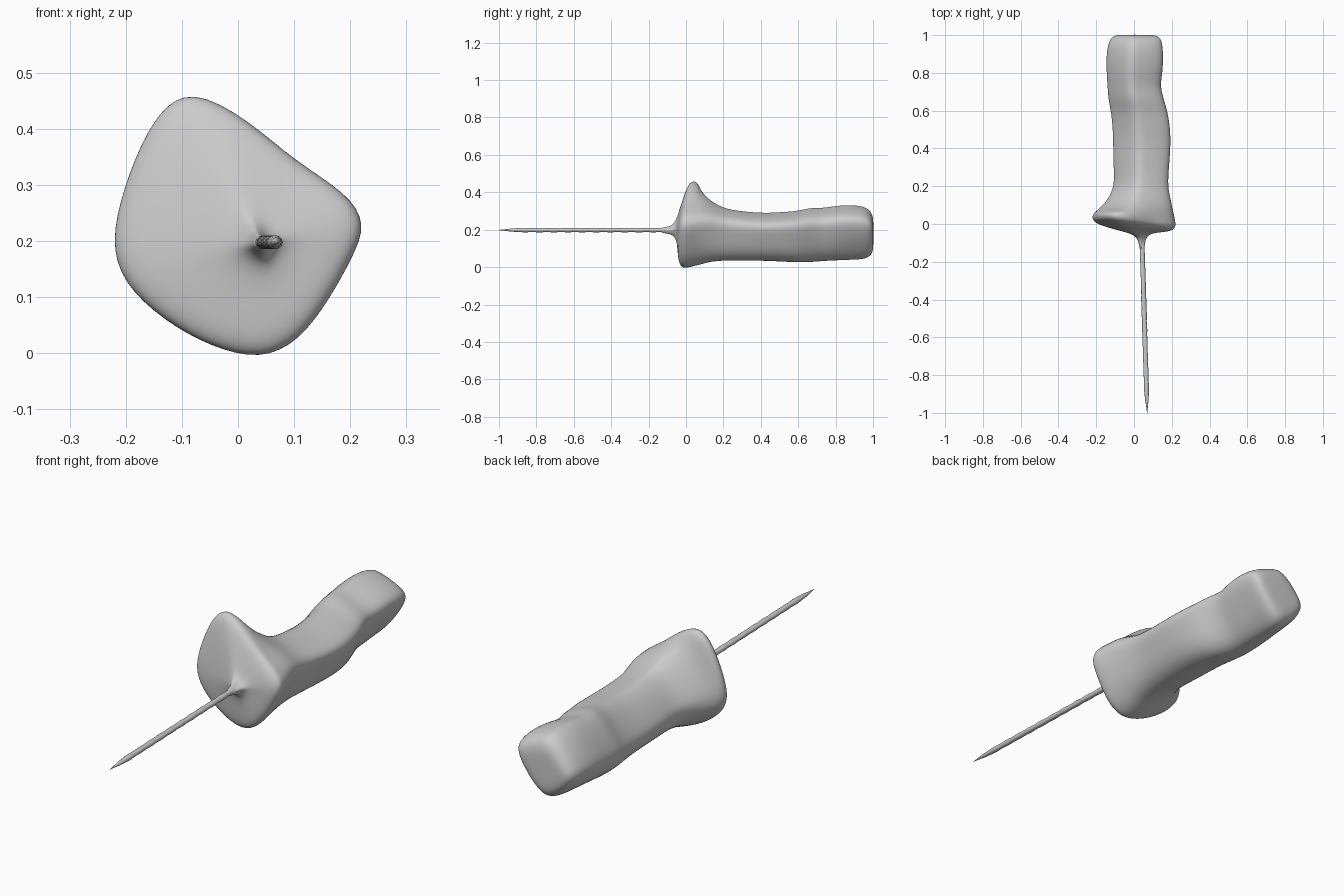
import bpy, bmesh, math
from mathutils import Vector

cube = bpy.data.objects.get("Cube")
if cube:
    bpy.data.objects.remove(cube, do_unlink=True)

grey = bpy.data.materials.new("clay grey")
grey.use_nodes = True
grey.diffuse_color = (0.6, 0.6, 0.6, 1)
grey.node_tree.nodes["Principled BSDF"].inputs["Base Color"].default_value = (0.6, 0.6, 0.6, 1)


def loft(name, rings, levels):
    """Skin a row of closed rings, cap both ends and smooth the result."""
    bm = bmesh.new()
    rows = [[bm.verts.new(p) for p in ring] for ring in rings]
    n = len(rows[0])
    for a, b in zip(rows, rows[1:]):
        for i in range(n):
            j = (i + 1) % n
            bm.faces.new((a[i], a[j], b[j], b[i]))
    bm.faces.new(rows[0])
    bm.faces.new(rows[-1])
    bmesh.ops.recalc_face_normals(bm, faces=bm.faces)
    mesh = bpy.data.meshes.new(name)
    bm.to_mesh(mesh)
    bm.free()
    mesh.shade_smooth()
    mesh.materials.append(grey)
    obj = bpy.data.objects.new(name, mesh)
    bpy.context.collection.objects.link(obj)
    if levels:
        sub = obj.modifiers.new("smooth", 'SUBSURF')
        sub.levels = sub.render_levels = levels


# Outlines run from the top towards -x; the grip ones fill a box of -1 to 1
guard = [(-.085, .477), (-.145, .432), (-.183, .355), (-.207, .29),
         (-.229, .2), (-.208, .125), (-.135, .058), (-.05, .01),
         (.04, -.014), (.11, .02), (.165, .097), (.205, .17),
         (.231, .23), (.197, .286), (.1, .345), (.02, .417)]
middle = [(-.1, 1.03), (-.4, .8), (-.65, .5), (-.85, .2),
          (-1.02, -.1), (-.95, -.45), (-.75, -.75), (-.3, -.98),
          (.1, -1.04), (.45, -.9), (.7, -.55), (.86, -.1),
          (1.03, .35), (.92, .6), (.55, .8), (.2, .93)]
butt = [(-.1, 1.03), (-.4, .83), (-.65, .55), (-.87, .25),
        (-1.03, -.08), (-.87, -.42), (-.62, -.7), (-.3, -.95),
        (-.02, -1.05), (.3, -.82), (.6, -.45), (.87, -.02),
        (1.03, .37), (.92, .6), (.55, .8), (.2, .93)]
hub = Vector((.045, .195))


def guard_ring(y, scale, tilt):
    """Guard outline shrunk towards the needle, leaning back at the top."""
    pts = []
    for p in guard:
        q = hub + (Vector(p) - hub) * scale
        pts.append((q.x, y + tilt * (.08 * (q.y - .2) - .09 * (q.x - .05)), q.y))
    return pts


def grip_ring(y, x0, x1, z0, z1, blend=0):
    """Grip outline fitted to a box, blended with the guard outline."""
    twist = min(1, max(0, (y - .6) / .3))
    pts = []
    for g, m, b in zip(guard, middle, butt):
        u, v = Vector(m).lerp(Vector(b), twist)
        q = Vector(((x0 + x1 + u * (x1 - x0)) / 2, (z0 + z1 + v * (z1 - z0)) / 2))
        q = q.lerp(Vector(g), blend)
        pts.append((q.x, y, q.y))
    return pts


# Flared guard and lumpy grip in one skin
rings = [guard_ring(*r) for r in (
    (-.14, .058, 0), (-.1, .072, 0), (-.07, .12, 0), (-.052, .23, .2), (-.041, .47, .6),
    (-.028, .8, 1), (-.014, .95, 1), (.004, 1, 1), (.03, .985, 1))]
rings += [grip_ring(*r) for r in (
    (.08, -.15, .19, .035, .355, .5), (.125, -.125, .192, .037, .34, .18),
    (.2, -.105, .18, .038, .315), (.3, -.11, .187, .037, .3),
    (.42, -.112, .197, .036, .29), (.52, -.115, .193, .031, .297),
    (.6, -.125, .178, .027, .302), (.66, -.138, .16, .028, .32),
    (.73, -.143, .14, .034, .317), (.8, -.148, .153, .037, .33),
    (.88, -.15, .157, .04, .335), (.95, -.142, .153, .042, .327),
    (.985, -.125, .142, .058, .305), (1.0, -.1, .115, .085, .27),
    (1.002, -.05, .06, .13, .23))]
loft("grip_and_guard", rings, 2)

# Thin, slightly lumpy needle that drifts towards +x
needle = []
steps = 40
for k in range(steps + 1):
    t = k / steps
    y = -.08 - .92 * t
    taper = min(1, .08 + (1 - t) * 8)
    wobble = 1 + .08 * math.sin(k * 1.9)
    rx, rz = .013 * taper * wobble, .0115 * taper * wobble
    cx = .042 + .028 * t
    needle.append([(cx + rx * math.cos(a), y, .198 + rz * math.sin(a))
                   for a in (math.tau * i / 12 for i in range(12))])
loft("needle", needle, 0)
